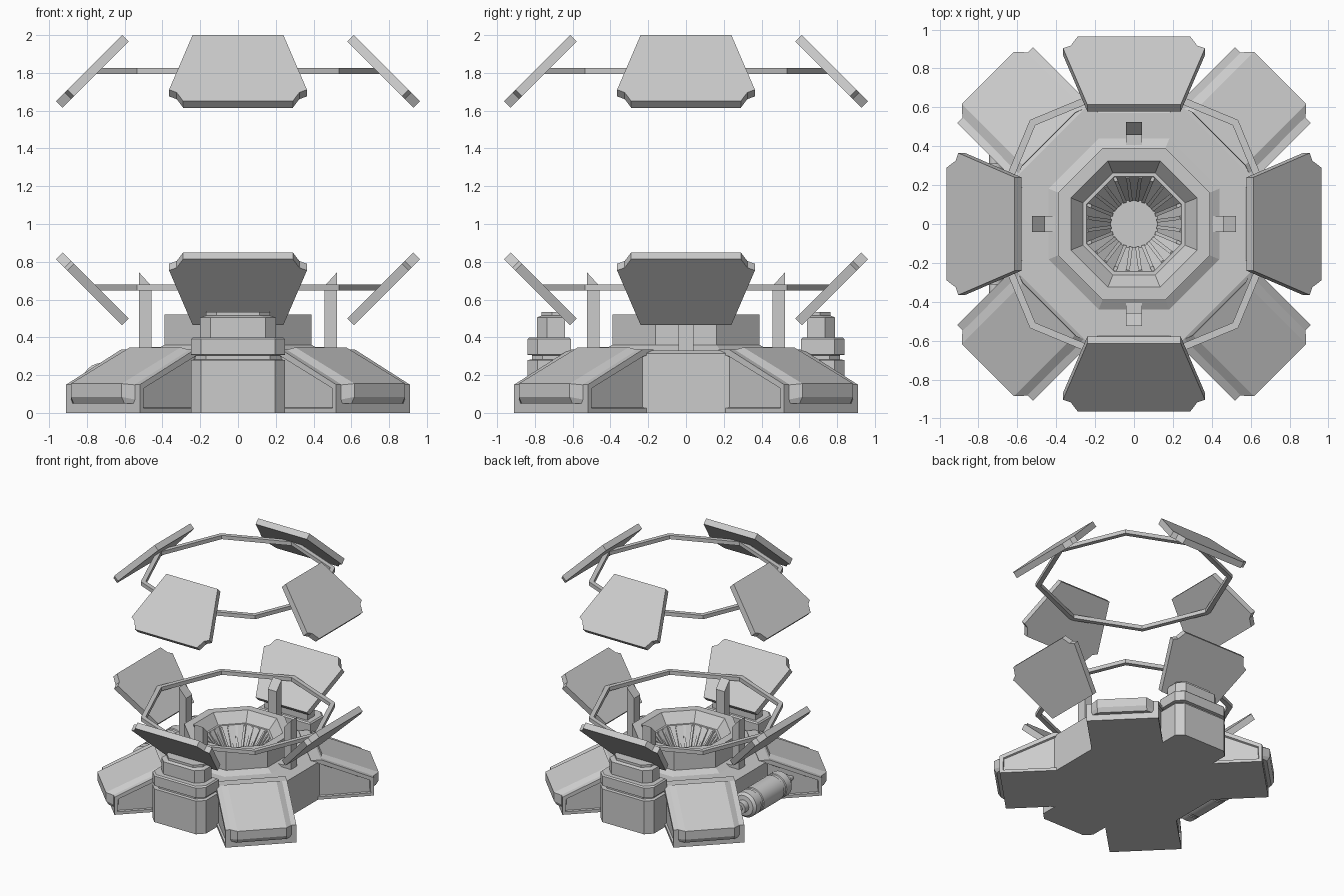
import bpy, bmesh
from math import sin, cos, pi, radians

if "Cube" in bpy.data.objects:
    bpy.data.objects.remove(bpy.data.objects["Cube"])


def loft(name, sections, closed=False, panel=None):
    """Skin equal-length point loops; cap the ends, or join them when closed."""
    bm = bmesh.new()
    rows = [[bm.verts.new(p) for p in s] for s in sections]
    n = len(rows[0])
    pairs = list(zip(rows, rows[1:]))
    if closed:
        pairs.append((rows[-1], rows[0]))
    for a, b in pairs:
        for i in range(n):
            j = (i + 1) % n
            bm.faces.new((a[i], a[j], b[j], b[i]))
    caps = [] if closed else [bm.faces.new(rows[0]), bm.faces.new(rows[-1])]
    bmesh.ops.recalc_face_normals(bm, faces=bm.faces)
    if panel:
        bmesh.ops.inset_individual(bm, faces=caps, thickness=panel)
        bmesh.ops.inset_individual(bm, faces=caps, thickness=0.006, depth=-0.015)
    me = bpy.data.meshes.new(name)
    bm.to_mesh(me)
    bm.free()
    ob = bpy.data.objects.new(name, me)
    bpy.context.collection.objects.link(ob)
    return ob


def ring(r, z, n=8, start=pi / 8):
    return [(r * cos(start + 2 * pi * i / n), r * sin(start + 2 * pi * i / n), z)
            for i in range(n)]


def slab(profile, y):
    """Radial (r, z) profile placed at sideways offset y."""
    return [(r, y, z) for r, z in profile]


def around(ob, angles):
    """Turn the part to the first angle and add linked copies at the others."""
    for k, a in enumerate(angles):
        o = ob if k == 0 else ob.copy()
        if k:
            bpy.context.collection.objects.link(o)
        o.rotation_euler.z = radians(a)


AXES = (0, 90, 180, 270)
DIAG = (45, 135, 225, 315)

# Octagonal core with the stepped bowl in its top (profile in flat-side radii)
core = [(.60, 0), (.60, .315), (.57, .33), (.44, .33), (.39, .36), (.39, .52),
        (.325, .52), (.262, .44), (.245, .44), (.12, .25)]
loft("core_bowl", [ring(r / cos(pi / 8), z) for r, z in core])

# Ribs inside the bowl
rib = [(.27, .435), (.238, .435), (.118, .275), (.118, .24), (.15, .24)]
around(loft("bowl_rib", [slab(rib, -.009), slab(rib, .009)]),
       [i * 15 + 7.5 for i in range(24)])

# Diagonal legs with recessed side panels
leg = [(.52, 0), (1.01, 0), (1.01, .15), (.60, .335), (.52, .335)]
around(loft("leg", [slab(leg, -.276), slab(leg, .276)], panel=.035), DIAG)

# Raised pads on the sloping leg tops, wrapping over the ends
low = [(.95, .05), (1.0, .05), (1.008, .07), (1.008, .148), (.60, .333), (.60, .15)]
high = [(.95, .05), (1.04, .05), (1.062, .085), (1.062, .155), (.62, .347), (.60, .15)]
around(loft("leg_pad", [slab(low, -.24), slab(high, -.19),
                        slab(high, .19), slab(low, .24)]), DIAG)

# Front and back modules: half width, inner and outer distance, height
steps = [(.25, .58, .84, 0), (.25, .58, .84, .28), (.225, .58, .815, .283),
         (.225, .60, .815, .305), (.25, .61, .84, .308), (.25, .61, .84, .39),
         (.24, .62, .83, .40), (.20, .64, .79, .40), (.20, .64, .79, .505),
         (.17, .66, .765, .515), (.17, .66, .765, .535)]


def footprint(w, a, b, z, c=.055):
    return [(a, -w, z), (b - c, -w, z), (b, c - w, z),
            (b, w - c, z), (b - c, w, z), (a, w, z)]


around(loft("module", [footprint(*s) for s in steps]), (90, 270))

# Upright fins around the bowl
fin = [(.38, .325), (.525, .325), (.525, .745), (.457, .67), (.457, .35), (.38, .35)]
around(loft("fin", [slab(fin, -.041), slab(fin, .041)]), AXES)

# Petal outline: (distance along the slope, half width)
half = [(0, .24), (.41, .365), (.43, .325), (.495, .29)]
outline = half + [(t, -w) for t, w in reversed(half)]
Q = cos(pi / 4)


def petal(name, flip):
    loops = []
    for off in (-.025, .025):
        pts = []
        for t, w in outline:
            r, z = .596 + (t + off) * Q, .482 + (t - off) * Q
            pts.append((r, w, 2.465 - z if flip else z))
        loops.append(pts)
    around(loft(name, loops), AXES)


def hoop(name, z):
    cross = [(.757, z - .016), (.757, z + .016), (.718, z + .016), (.718, z - .016)]
    loft(name, [[(r * cos(i * pi / 4), r * sin(i * pi / 4), h) for r, h in cross]
                for i in range(8)], closed=True)


# Two mirrored crowns of petals, each on an octagonal hoop
petal("lower_petal", False)
petal("upper_petal", True)
hoop("lower_hoop", .663)
hoop("upper_hoop", 1.81)

# Side tank on the left, with pipes running into the legs
prof = [(.025, .40), (.025, .31), (.05, .31), (.05, .26), (.085, .255), (.105, .235),
        (.105, .17), (.098, .165), (.098, .14), (.105, .135)]
prof += [(r, -y) for r, y in reversed(prof)]
tank = loft("side_tank", [[(-.72 + x, y, .16 + z) for x, z, _ in ring(r, 0, 24, 0)]
                          for r, y in prof])
bpy.context.view_layer.objects.active = tank
tank.select_set(True)
bpy.ops.object.shade_smooth_by_angle(angle=radians(30))
